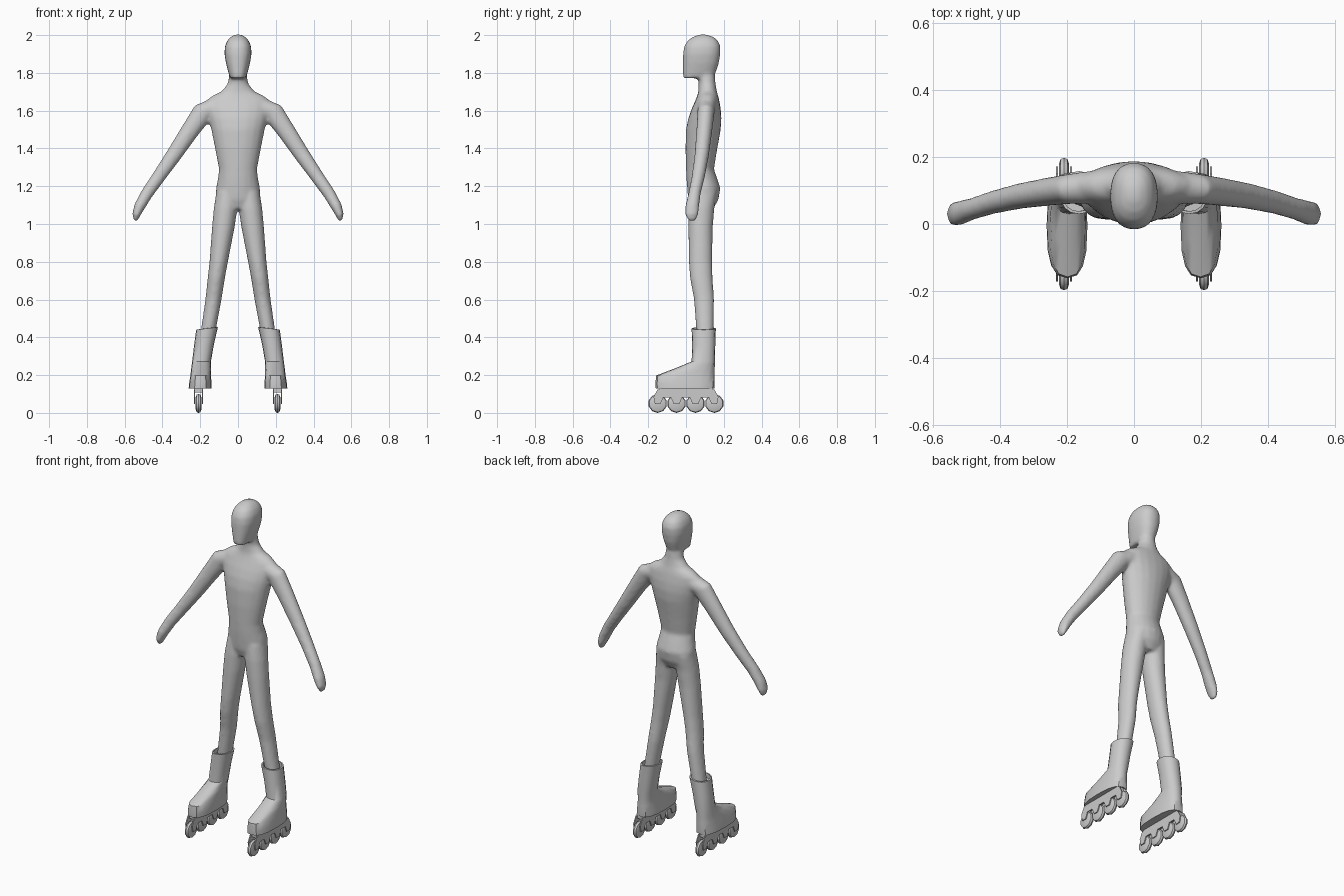
import bpy, bmesh, math
from mathutils import Vector

grey = bpy.data.materials.new("light grey")
grey.diffuse_color = (0.6, 0.6, 0.6, 1)


def ring(cx, y0, y1, z, hw, tilt=0.0, power=1.0, n=20):
    """Oval ring from y0 to y1, half width hw, turned about the y axis."""
    pts = []
    for i in range(n):
        a = 2 * math.pi * i / n
        c, s = math.cos(a), math.sin(a)
        u = hw * math.copysign(abs(c) ** power, c)
        v = (y1 - y0) / 2 * math.copysign(abs(s) ** power, s)
        pts.append(Vector((cx + u * math.cos(tilt), (y0 + y1) / 2 + v, z + u * math.sin(tilt))))
    return pts


def loft(bm, rings):
    """Skin a chain of rings into a closed solid."""
    part = [[bm.verts.new(p) for p in r] for r in rings]
    faces = []
    for a, b in zip(part, part[1:]):
        for i in range(len(a)):
            j = (i + 1) % len(a)
            faces.append(bm.faces.new((a[i], a[j], b[j], b[i])))
    faces.append(bm.faces.new(part[0][::-1]))
    faces.append(bm.faces.new(part[-1]))
    bmesh.ops.recalc_face_normals(bm, faces=faces)


def finish(bm, name, angle=None):
    mesh = bpy.data.meshes.new(name)
    bm.to_mesh(mesh)
    bm.free()
    mesh.materials.append(grey)
    ob = bpy.data.objects.new(name, mesh)
    bpy.context.collection.objects.link(ob)
    if angle:
        bpy.ops.object.select_all(action='DESELECT')
        ob.select_set(True)
        bpy.context.view_layer.objects.active = ob
        bpy.ops.object.shade_smooth_by_angle(angle=math.radians(angle))
    return ob


# Body: torso, neck, head, arms and legs blended into one smooth skin
bm = bmesh.new()
torso = [(1.08, .085, .03, .145), (1.13, .118, .012, .172), (1.19, .117, .006, .182),
         (1.24, .107, .002, .166), (1.29, .101, 0, .148), (1.4, .122, -.003, .166),
         (1.5, .142, 0, .184), (1.56, .158, .012, .188), (1.61, .17, .03, .184),
         (1.655, .168, .05, .176), (1.68, .135, .06, .17), (1.70, .09, .065, .164),
         (1.74, .056, .067, .157), (1.79, .046, .06, .153), (1.85, .04, .05, .15)]
loft(bm, [ring(0, y0, y1, z, w) for z, w, y0, y1 in torso])
head = [(1.772, .042, -.016, .125), (1.80, .051, -.017, .157), (1.85, .064, -.017, .174),
        (1.9, .072, -.016, .182), (1.94, .070, -.01, .183), (1.97, .058, .008, .170),
        (1.99, .04, .035, .147), (2.003, .016, .07, .11)]
loft(bm, [ring(0, y0, y1, z, w, power=.85) for z, w, y0, y1 in head])
# Arm stations: x, z, half thickness, front y, back y, tilt in degrees
arm = [(.12, 1.615, .055, .06, .16, 55), (.185, 1.592, .057, .06, .151, 40),
       (.25, 1.50, .049, .055, .140, 35), (.34, 1.365, .042, .045, .122, 36),
       (.42, 1.25, .036, .030, .100, 38), (.483, 1.16, .033, .012, .078, 38),
       (.520, 1.095, .030, -.004, .070, 22), (.538, 1.05, .022, -.006, .066, 15),
       (.543, 1.017, .011, .012, .050, 10)]
leg = [(.06, 1.17, .055, .02, .165), (.066, 1.08, .063, .012, .150), (.078, .98, .060, .012, .142),
       (.102, .8, .049, .015, .139), (.114, .72, .046, .020, .141), (.130, .6, .043, .042, .149),
       (.155, .45, .040, .053, .147), (.18, .3, .036, .06, .14)]
for s in (1, -1):
    loft(bm, [ring(s * x, y0, y1, z, w, s * math.radians(t)) for x, z, w, y0, y1, t in arm])
    loft(bm, [ring(s * x, y0, y1, z, w) for x, z, w, y0, y1 in leg])
body = finish(bm, "body", 60)
remesh = body.modifiers.new("blend", 'REMESH')
remesh.mode = 'VOXEL'
remesh.voxel_size = .009
remesh.use_smooth_shade = True
soften = body.modifiers.new("soften", 'SMOOTH')
soften.factor = .5
soften.iterations = 8

WHEELS = (-.15, -.05, .05, .15)
for s, side in ((1, "right"), (-1, "left")):
    # Boot: flat sole, sloping toe, tilted shaft and a hollow cuff
    bm = bmesh.new()
    boot = [(.2, -.16, .15, .13, .061, 0, .75), (.199, -.162, .152, .155, .060, 0, .75),
            (.198, -.158, .152, .198, .054, 0, .75), (.196, -.06, .152, .235, .052, 0, .85),
            (.193, .030, .153, .272, .050, 2, .9), (.180, .032, .155, .36, .053, 5, .9),
            (.164, .030, .158, .447, .058, 7, .9), (.164, .038, .150, .448, .050, 7, .9),
            (.167, .038, .150, .42, .049, 7, .9)]
    loft(bm, [ring(s * x, y0, y1, z, w, -s * math.radians(t), p, 16)
              for x, y0, y1, z, w, t, p in boot])
    finish(bm, side + "_boot", 40)

    # Frame: two scalloped plates dipping to each axle, plus a top bridge
    bm = bmesh.new()
    outline = [(.15, .125), (-.15, .125), (-.172, .085)]
    for i, y in enumerate(WHEELS):
        outline += [(y - .014, .046), (y + .014, .046)]
        if i < 3:
            outline += [(y + .03, .082), (y + .07, .082)]
    outline.append((.172, .085))
    for x in (-.021, .021):
        loft(bm, [[Vector((s * .209 + x + d, y, z)) for y, z in outline] for d in (-.003, .003)])
    loft(bm, [[Vector((s * .209 + x, y, z)) for x, y in
               ((-.023, -.14), (.023, -.14), (.023, .14), (-.023, .14))] for z in (.108, .135)])
    finish(bm, side + "_frame")

    # Wheels: ten-sided with bevelled rims
    for k, y in enumerate(WHEELS):
        bm = bmesh.new()
        prof = [(-.015, .032), (-.010, .046), (0, .05), (.010, .046), (.015, .032)]
        loft(bm, [[Vector((s * .209 + d, y + r * math.sin(a), .05 + r * math.cos(a)))
                   for a in (2 * math.pi * i / 10 for i in range(10))] for d, r in prof])
        finish(bm, f"{side}_wheel_{k + 1}", 35)
